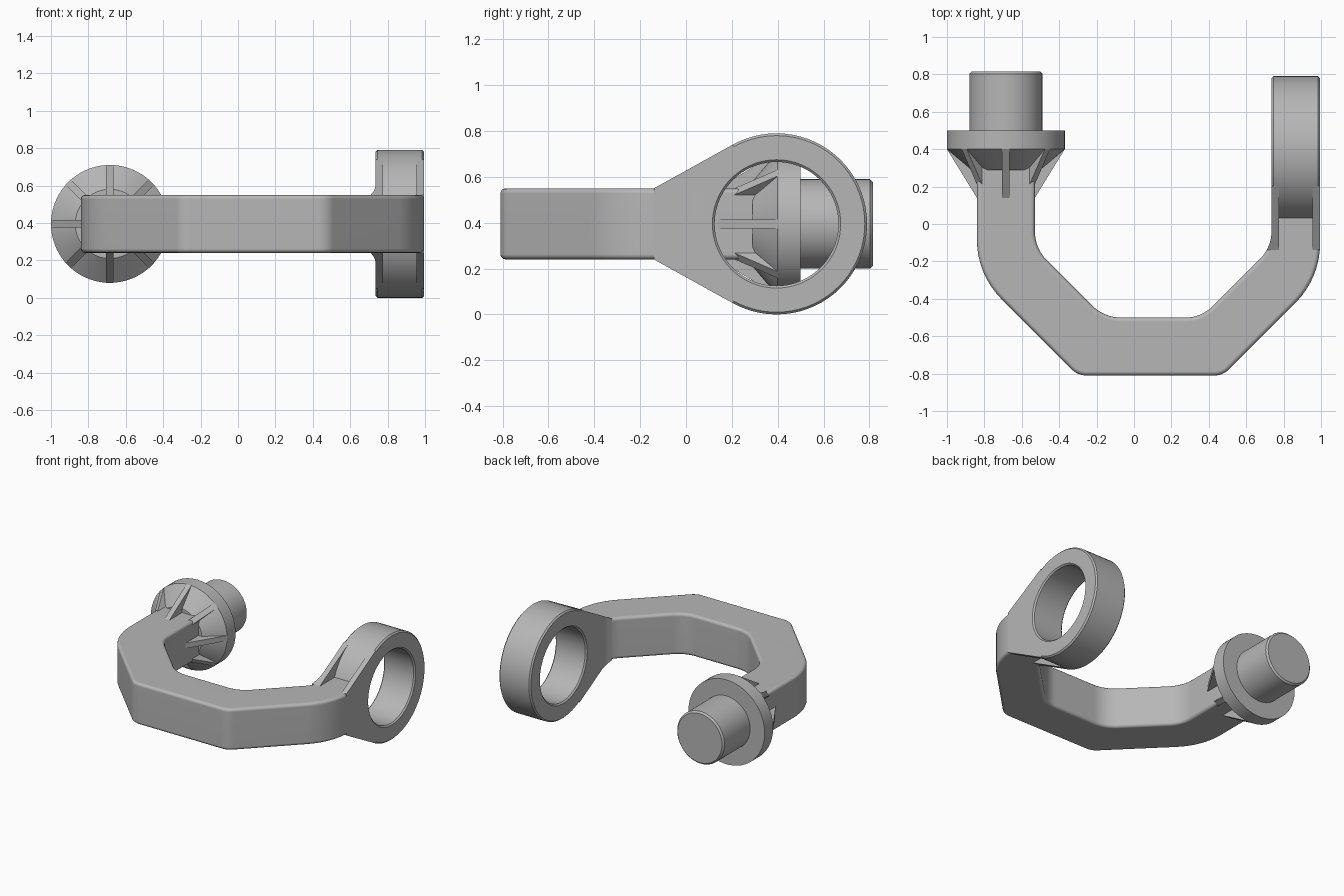
import bpy, bmesh, math
from mathutils import Vector, Matrix

if "Cube" in bpy.data.objects:
    bpy.data.objects.remove(bpy.data.objects["Cube"])

grey = bpy.data.materials.new("plain_grey")
grey.use_nodes = True
grey.diffuse_color = (0.47, 0.47, 0.47, 1)
grey.node_tree.nodes["Principled BSDF"].inputs["Base Color"].default_value = grey.diffuse_color

AXIS_Z = 0.395                      # height shared by bar, ring and pin
PIN_X = -0.685
RING_Y, RING_R, HOLE_R = 0.395, 0.395, 0.27
IN_X, OUT_X = 0.735, 0.995          # side faces of the ring


def finish(bm, name, angle=35):
    bmesh.ops.recalc_face_normals(bm, faces=bm.faces)
    mesh = bpy.data.meshes.new(name)
    bm.to_mesh(mesh)
    bm.free()
    mesh.materials.append(grey)
    ob = bpy.data.objects.new(name, mesh)
    bpy.context.collection.objects.link(ob)
    bpy.ops.object.select_all(action="DESELECT")
    ob.select_set(True)
    bpy.context.view_layer.objects.active = ob
    bpy.ops.object.shade_smooth_by_angle(angle=math.radians(angle))
    weighted = ob.modifiers.new("even_shading", "WEIGHTED_NORMAL")
    weighted.keep_sharp = True
    return ob


def prism(points, offset):
    """Extrude a closed polygon along an offset vector."""
    bm = bmesh.new()
    face = bm.faces.new([bm.verts.new(p) for p in points])
    made = bmesh.ops.extrude_face_region(bm, geom=[face], use_keep_orig=True)
    verts = [v for v in made["geom"] if isinstance(v, bmesh.types.BMVert)]
    bmesh.ops.translate(bm, verts=verts, vec=offset)
    return bm


def lathe(profile, matrix, steps=72, closed=False):
    """Turn a (radius, height) profile around z, then place it."""
    bm = bmesh.new()
    pts = [bm.verts.new((r, 0, h)) for r, h in profile]
    pairs = list(zip(pts, pts[1:])) + ([(pts[-1], pts[0])] if closed else [])
    edges = [bm.edges.new(p) for p in pairs]
    bmesh.ops.spin(bm, geom=pts + edges, cent=(0, 0, 0), axis=(0, 0, 1),
                   angle=math.tau, steps=steps, use_duplicate=False)
    bmesh.ops.remove_doubles(bm, verts=bm.verts, dist=0.0005)
    bm.transform(matrix)
    return bm


def rounded(corners, steps=8):
    """Fillet each (x, y, radius) corner of a polygon."""
    out = []
    for i, (x, y, rad) in enumerate(corners):
        p = Vector((x, y))
        if not rad:
            out.append(p)
            continue
        a = (Vector(corners[i - 1][:2]) - p).normalized()
        b = (Vector(corners[(i + 1) % len(corners)][:2]) - p).normalized()
        half = a.angle(b) / 2
        centre = p + (a + b).normalized() * rad / math.sin(half)
        start = p + a * rad / math.tan(half) - centre
        end = p + b * rad / math.tan(half) - centre
        sweep = start.angle_signed(end)
        for k in range(steps + 1):
            t = -sweep * k / steps
            out.append(centre + Matrix.Rotation(t, 2) @ start)
    return out


# Bent bar: plan outline with filleted corners and softened rims
plan = rounded([
    (-0.84, 0.45, 0), (-0.84, -0.27, 0.45), (-0.3, -0.81, 0.11),
    (0.475, -0.81, 0.11), (OUT_X, -0.29, 0.45), (OUT_X, 0.08, 0),
    (IN_X, 0.08, 0), (IN_X, -0.125, 0.2), (0.36, -0.5, 0.2),
    (-0.16, -0.5, 0.22), (-0.53, -0.13, 0.22), (-0.53, 0.45, 0)])
bm = prism([(p.x, p.y, 0.24) for p in plan], (0, 0, 0.31))
rims = [e for e in bm.edges if abs(e.verts[0].co.z - e.verts[1].co.z) < 0.001]
bmesh.ops.bevel(bm, geom=rims, offset=0.022, segments=3, profile=0.5,
                affect="EDGES", clamp_overlap=True)
finish(bm, "bent_bar")

# Ring with chamfered rims, axis along x
c = 0.01
half_w = (OUT_X - IN_X) / 2
section = [(HOLE_R, c - half_w), (HOLE_R + c, -half_w),
           (RING_R - c, -half_w), (RING_R, c - half_w),
           (RING_R, half_w - c), (RING_R - c, half_w),
           (HOLE_R + c, half_w), (HOLE_R, half_w - c)]
place = Matrix.Translation((IN_X + half_w, RING_Y, AXIS_Z)) @ Matrix.Rotation(math.pi / 2, 4, "Y")
finish(lathe(section, place, closed=True), "ring")

# Two tapering cheek plates joining the bar to the ring
root_y, root_h = -0.14, 0.155
dy = RING_Y - root_y
tangent = math.atan2(root_h, -dy) - math.acos(RING_R / math.hypot(dy, root_h))


def on_circle(r, a):
    return (0, RING_Y + r * math.cos(a), AXIS_Z + r * math.sin(a))


cheek = [(0, root_y, AXIS_Z + root_h), on_circle(RING_R, tangent)]
for k in range(17):
    cheek.append(on_circle(0.33, tangent + (math.tau - 2 * tangent) * k / 16))
cheek += [on_circle(RING_R, -tangent), (0, root_y, AXIS_Z - root_h)]


def inner_side(y):
    """Follow the inner bend of the bar."""
    d = min(y + 0.042, 0)
    return IN_X - 0.2 + math.sqrt(0.04 - d * d)


for name, near, far in (("inner_cheek", inner_side, lambda y: IN_X + 0.04),
                        ("outer_cheek", lambda y: OUT_X - 0.04, lambda y: OUT_X)):
    bm = prism(cheek, (1, 0, 0))
    for y in (-0.11, -0.085, -0.06, -0.035):
        bmesh.ops.bisect_plane(bm, geom=bm.verts[:] + bm.edges[:] + bm.faces[:],
                               plane_co=(0, y, 0), plane_no=(0, 1, 0))
    for v in bm.verts:
        v.co.x = (far if v.co.x > 0.5 else near)(v.co.y)
    finish(bm, name)

# Pin with collar and cone, axis along y
place = Matrix.Translation((PIN_X, 0, AXIS_Z)) @ Matrix.Rotation(-math.pi / 2, 4, "X")
pin = [(0, 0.29), (0.185, 0.29), (0.315, 0.4), (0.315, 0.5), (0.195, 0.5),
       (0.195, 0.803), (0.183, 0.815), (0, 0.815)]
finish(lathe(pin, place), "pin_and_collar", 30)

# Eight gusset ribs around the arm
for k in range(8):
    rib = [(0.1, -0.02, 0.14), (0.155, -0.02, 0.14), (0.315, -0.02, 0.4), (0.1, -0.02, 0.4)]
    bm = prism(rib, (0, 0.04, 0))
    bm.transform(place @ Matrix.Rotation(k * math.pi / 4, 4, "Z"))
    finish(bm, "gusset_rib_%d" % (k + 1))
